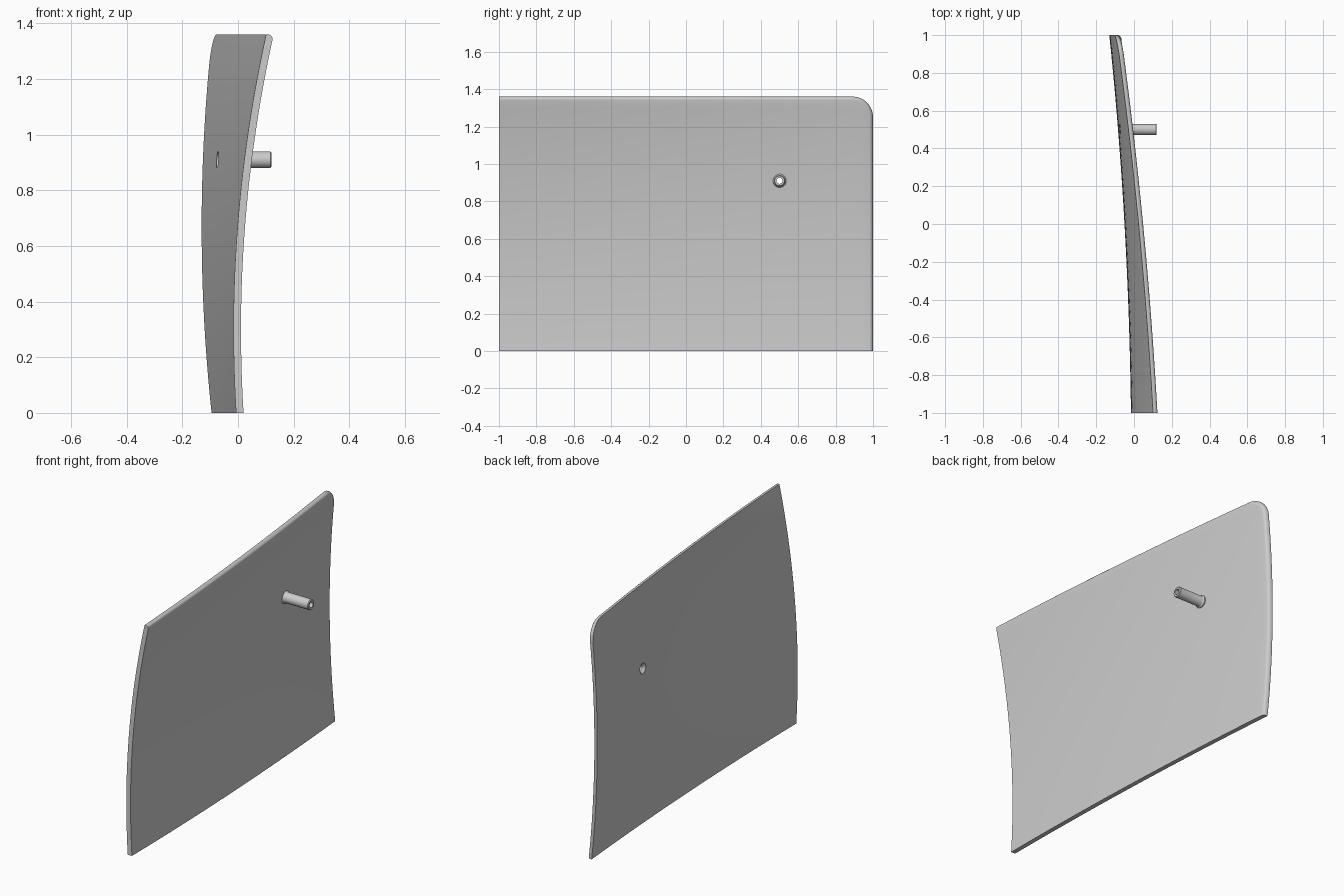
import bpy, bmesh, math
from mathutils import Vector, Matrix

cube = bpy.data.objects.get("Cube")
if cube:
    bpy.data.objects.remove(cube, do_unlink=True)

HEIGHT, THICK, CORNER, FILLET = 1.36, 0.027, 0.11, 0.02
PEG_Y, PEG_Z, PEG_R, BORE_R, PEG_TIP = 0.5, 0.91, 0.03, 0.016, 0.12

grey = bpy.data.materials.new("light grey")
grey.use_nodes = True
grey.diffuse_color = (0.6, 0.6, 0.6, 1)
grey.node_tree.nodes["Principled BSDF"].inputs["Base Color"].default_value = (0.6, 0.6, 0.6, 1)


def bend(y, z):
    """Sideways offset of the doubly curved panel."""
    front = -0.007 - 0.062 * z + 0.104 * z * z
    back = -0.095 - 0.107 * z + 0.08 * z * z
    t = (y + 1) / 2
    return front * (1 - t) + back * t + 0.02 * (1 - y * y)


def make_object(name, bm):
    bmesh.ops.recalc_face_normals(bm, faces=bm.faces)
    mesh = bpy.data.meshes.new(name)
    bm.to_mesh(mesh)
    bm.free()
    mesh.materials.append(grey)
    obj = bpy.data.objects.new(name, mesh)
    bpy.context.collection.objects.link(obj)
    return obj


def activate(obj):
    bpy.ops.object.select_all(action="DESELECT")
    obj.select_set(True)
    bpy.context.view_layer.objects.active = obj


def lathe(name, profile, steps=40):
    """Revolve a closed (x, radius) profile about the peg axis."""
    bm = bmesh.new()
    verts = [bm.verts.new((x, PEG_Y + r, PEG_Z)) for x, r in profile]
    edges = [bm.edges.new((v, verts[i - 1])) for i, v in enumerate(verts)]
    bmesh.ops.spin(bm, geom=verts + edges, cent=(0, PEG_Y, PEG_Z), axis=(1, 0, 0),
                   angle=math.tau, steps=steps)
    bmesh.ops.remove_doubles(bm, verts=bm.verts, dist=1e-5)
    return make_object(name, bm)


# Flat panel outline with one rounded corner at the top back
outline = [(-1, HEIGHT), (-1, 0), (1, 0)]
for i in range(13):
    a = math.pi / 2 * i / 12
    outline.append((1 - CORNER + CORNER * math.cos(a),
                    HEIGHT - CORNER + CORNER * math.sin(a)))
bm = bmesh.new()
face = bm.faces.new([bm.verts.new((0, y, z)) for y, z in outline])
extruded = bmesh.ops.extrude_face_region(bm, geom=[face])
bmesh.ops.translate(bm, vec=(THICK, 0, 0),
                    verts=[g for g in extruded["geom"] if isinstance(g, bmesh.types.BMVert)])
bmesh.ops.recalc_face_normals(bm, faces=bm.faces)

# Round the top and back edges on the peg side
rim = []
for e in bm.edges:
    mid = (e.verts[0].co + e.verts[1].co) / 2
    if min(v.co.x for v in e.verts) > THICK / 2 and mid.z > 0.01 and mid.y > -0.99:
        rim.append(e)
bmesh.ops.bevel(bm, geom=rim, offset=FILLET, segments=6, profile=0.5, affect="EDGES")

# Slice into a grid, then bend
for axis, start, end, count in (("y", -1, 1, 32), ("z", 0, HEIGHT, 24)):
    normal = Vector((0, axis == "y", axis == "z"))
    for i in range(1, count):
        bmesh.ops.bisect_plane(bm, geom=bm.verts[:] + bm.edges[:] + bm.faces[:], dist=1e-5,
                               plane_co=normal * (start + (end - start) * i / count),
                               plane_no=normal)
for v in bm.verts:
    v.co.x += bend(v.co.y, v.co.z)
panel = make_object("panel", bm)

# Hole through the panel for the peg
bm = bmesh.new()
bmesh.ops.create_cone(bm, cap_ends=True, segments=40, radius1=PEG_R, radius2=PEG_R, depth=0.3,
                      matrix=Matrix.Translation((0, PEG_Y, PEG_Z))
                      @ Matrix.Rotation(math.pi / 2, 4, "Y"))
cutter = make_object("hole_cutter", bm)
cutter.hide_render = True
activate(panel)
cut = panel.modifiers.new("peg_hole", "BOOLEAN")
cut.operation, cut.solver, cut.object = "DIFFERENCE", "EXACT", cutter
bpy.ops.object.modifier_apply(modifier=cut.name)
bpy.data.objects.remove(cutter, do_unlink=True)

# Hollow peg with a countersunk mouth and a small flare at its root
base = bend(PEG_Y, PEG_Z)
root = base + THICK
peg = lathe("hollow_peg", [
    (base + 0.003, PEG_R), (base + 0.017, BORE_R), (PEG_TIP, BORE_R),
    (PEG_TIP, PEG_R - 0.004), (PEG_TIP - 0.004, PEG_R), (root + 0.012, PEG_R),
    (root + 0.006, PEG_R + 0.002), (root + 0.002, PEG_R + 0.006), (root - 0.006, PEG_R + 0.006)])

for obj in (panel, peg):
    activate(obj)
    bpy.ops.object.shade_smooth_by_angle(angle=math.radians(30))
